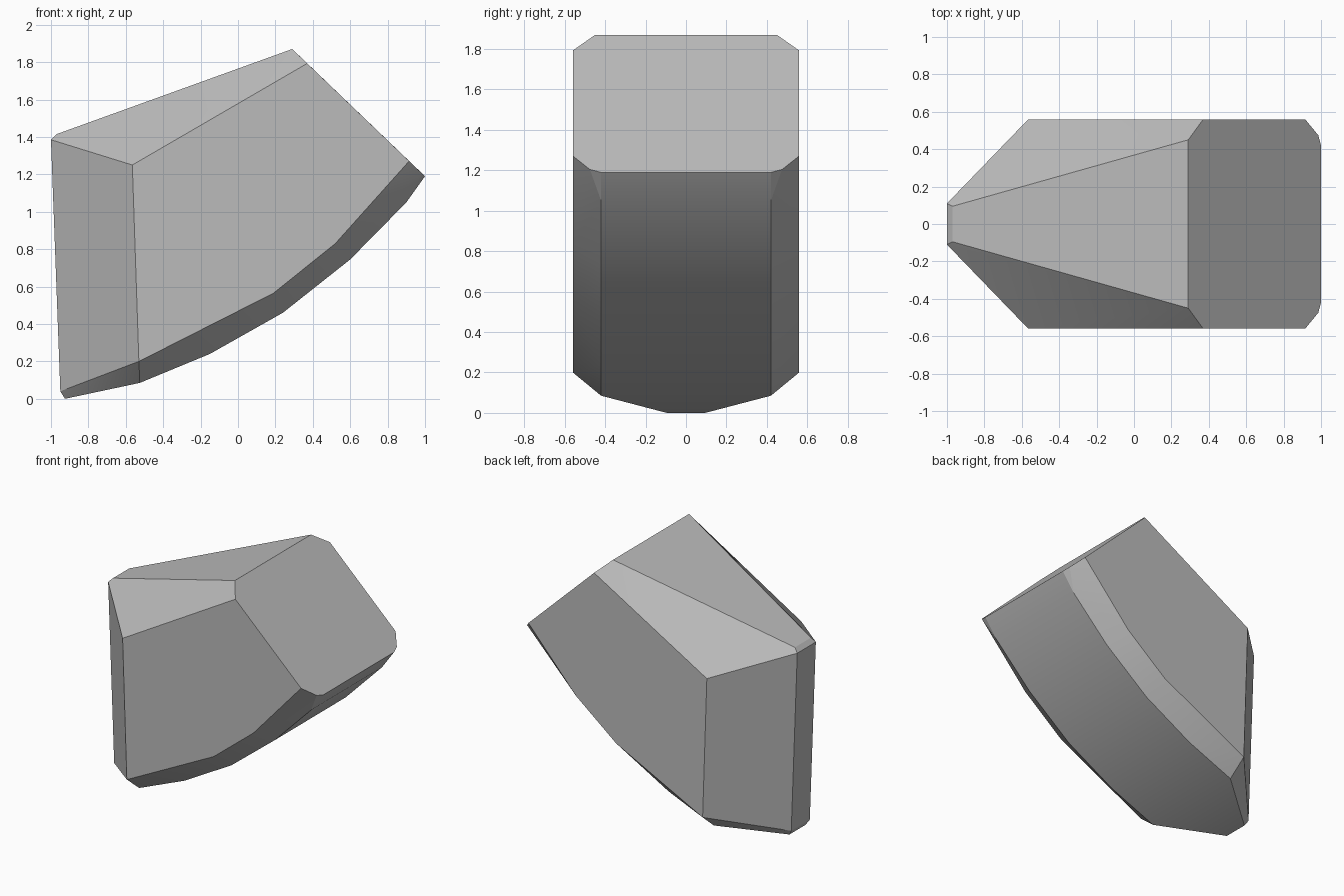
import bpy
import bmesh
import math

cube = bpy.data.objects.get("Cube")
if cube:
    bpy.data.objects.remove(cube, do_unlink=True)

# Plain grey stone material
stone = bpy.data.materials.new("stone_grey")
stone.use_nodes = True
grey = (0.5, 0.5, 0.5, 1)
stone.diffuse_color = grey
stone.node_tree.nodes["Principled BSDF"].inputs["Base Color"].default_value = grey

# Half profiles as (x, z), grouped by their distance from the centre plane
side_flat = [(-0.565, 1.25), (0.37, 1.793), (0.915, 1.271),
             (0.52, 0.83), (0.19, 0.565), (-0.53, 0.2)]
under_belt = [(1, 1.19), (0.9, 1.05), (0.6, 0.745),
              (0.24, 0.46), (-0.15, 0.24), (-0.525, 0.085)]
top_ridge = [(0.29, 1.87)]
narrow_edge = [(-0.97, 1.415), (-0.925, 0)]
narrow_corner = [(-1, 1.385), (-0.95, 0.04)]
rings = [(0.56, side_flat), (0.42, under_belt), (0.45, top_ridge),
         (0.095, narrow_edge), (0.11, narrow_corner)]

# Mirror the profiles and wrap them in one chiselled block
bm = bmesh.new()
for y, profile in rings:
    for x, z in profile:
        for side in (-1, 1):
            bm.verts.new((x, side * y, z))
# Cut corners of the lower end
for side in (-1, 1):
    bm.verts.new((0.985, side * 0.475, 1.204))
hull = bmesh.ops.convex_hull(bm, input=bm.verts)
loose = [v for v in bm.verts if not v.link_faces]
bmesh.ops.delete(bm, geom=loose, context="VERTS")
bmesh.ops.dissolve_limit(bm, angle_limit=math.radians(2),
                         verts=bm.verts, edges=bm.edges)
bmesh.ops.recalc_face_normals(bm, faces=bm.faces)

mesh = bpy.data.meshes.new("stone_block")
bm.to_mesh(mesh)
bm.free()
mesh.materials.append(stone)
block = bpy.data.objects.new("stone_block", mesh)
bpy.context.collection.objects.link(block)

# Soften the curved underside while keeping the chiselled edges
bpy.context.view_layer.objects.active = block
block.select_set(True)
bpy.ops.object.shade_smooth_by_angle(angle=math.radians(20))
